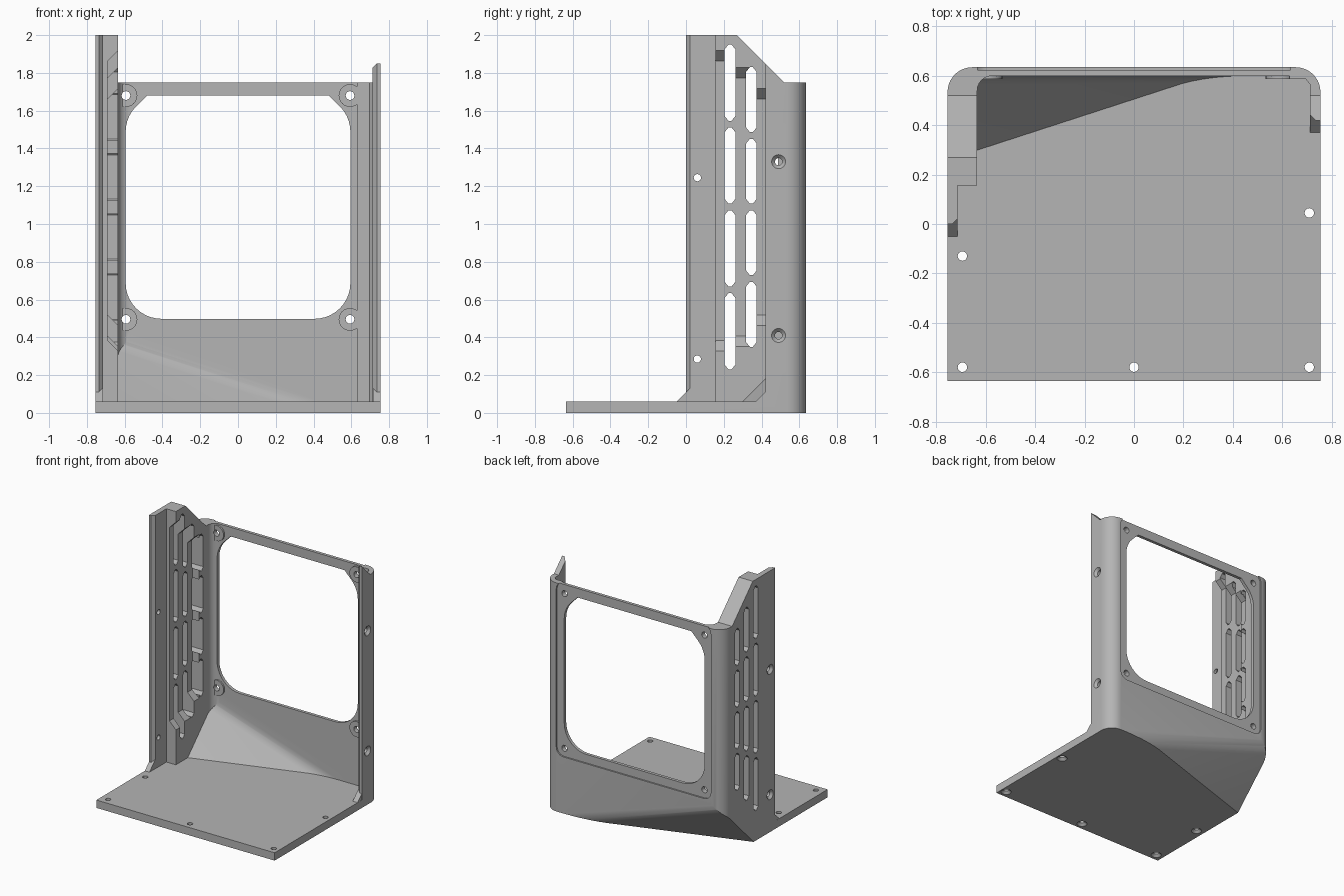
import bpy, bmesh, math
from mathutils import Vector, Matrix

if "Cube" in bpy.data.objects:
    bpy.data.objects.remove(bpy.data.objects["Cube"])

grey = bpy.data.materials.new("matte grey")
grey.diffuse_color = (0.46, 0.46, 0.46, 1)
grey.use_nodes = True
grey.node_tree.nodes["Principled BSDF"].inputs["Base Color"].default_value = grey.diffuse_color


def make_object(name, bm):
    bmesh.ops.recalc_face_normals(bm, faces=bm.faces[:])
    me = bpy.data.meshes.new(name)
    bm.to_mesh(me)
    bm.free()
    me.materials.append(grey)
    ob = bpy.data.objects.new(name, me)
    bpy.context.collection.objects.link(ob)
    return ob


def prism(pts, axis, a, b):
    """Extrude a 2D outline along an axis from a to b."""
    place = {'x': lambda u, v, h: (h, u, v),
             'y': lambda u, v, h: (u, h, v),
             'z': lambda u, v, h: (u, v, h)}[axis]
    bm = bmesh.new()
    lo = [bm.verts.new(place(u, v, a)) for u, v in pts]
    hi = [bm.verts.new(place(u, v, b)) for u, v in pts]
    bm.faces.new(lo)
    bm.faces.new(hi[::-1])
    n = len(pts)
    for i in range(n):
        j = (i + 1) % n
        bm.faces.new((lo[i], lo[j], hi[j], hi[i]))
    bmesh.ops.recalc_face_normals(bm, faces=bm.faces[:])
    return bm


def arc(cx, cy, r, a0, a1, n=10):
    return [(cx + r * math.cos(math.radians(a0 + (a1 - a0) * i / n)),
             cy + r * math.sin(math.radians(a0 + (a1 - a0) * i / n))) for i in range(n + 1)]


def cone(start, end, r1, r2, seg=24):
    p, q = Vector(start), Vector(end)
    d = q - p
    bm = bmesh.new()
    m = Matrix.Translation((p + q) / 2) @ d.to_track_quat('Z', 'Y').to_matrix().to_4x4()
    bmesh.ops.create_cone(bm, cap_ends=True, segments=seg, radius1=r1, radius2=r2,
                          depth=d.length, matrix=m)
    return bm


def combine(target, bm, op='DIFFERENCE'):
    tool = make_object("tool", bm)
    tool.hide_render = True
    mod = target.modifiers.new("cut", 'BOOLEAN')
    mod.operation, mod.solver, mod.object = op, 'EXACT', tool
    bpy.context.view_layer.objects.active = target
    bpy.ops.object.modifier_apply(modifier=mod.name)
    bpy.data.objects.remove(tool)


def clip(bm, n, d):
    """Remove everything beyond the plane n.x = d and close the opening."""
    geom = bm.verts[:] + bm.edges[:] + bm.faces[:]
    bmesh.ops.bisect_plane(bm, geom=geom, dist=1e-6, plane_co=n * d, plane_no=n, clear_outer=True)
    bmesh.ops.holes_fill(bm, edges=[e for e in bm.edges if e.is_boundary], sides=0)


def slope_corner(bm, z0, back, radius):
    """Cut the rear left lower corner on a slant and round it into the back."""
    n1 = Vector((-0.325, 1, -1))
    d1 = (0.26 + 0.325 * 0.755 - z0) / n1.length
    n1.normalize()
    n2 = Vector((0, 1, 0))
    k = n1.dot(n2)
    e1, e2 = d1 - radius, back - radius
    c = n1 * ((e1 - k * e2) / (1 - k * k)) + n2 * ((e2 - k * e1) / (1 - k * k))
    for i in range(6):
        n = n1.lerp(n2, i / 6).normalized()
        clip(bm, n, n.dot(c) + radius)


# Outer shell with rounded rear corners
R = 0.1
outline = ([(-0.755, -0.635), (0.755, -0.635)] + arc(0.755 - R, 0.635 - R, R, 0, 90)
           + arc(-0.755 + R, 0.635 - R, R, 90, 180))
bm = prism(outline, 'z', 0, 2)
slope_corner(bm, 0, 0.635, 0.16)
body = make_object("enclosure_bracket", bm)

# Hollow inside, leaving floor, back, thick left wall and thin right wall
inside = ([(-0.9, -0.8), (0.9, -0.8), (0.9, 0.42), (0.735, 0.42), (0.713, 0.442), (0.713, 0.565),
           (0.695, 0.587), (0.63, 0.587), (0.63, 0.6)]
          + arc(-0.575, 0.54, 0.06, 90, 180, 6)
          + [(-0.635, 0.155), (-0.715, 0.155), (-0.715, 0.022), (-0.737, 0), (-0.9, 0)])
bm = prism(inside, 'z', 0.06, 2.2)
slope_corner(bm, 0.06, 0.6, 0.12)
combine(body, bm)

# Sloped upper edge of the side walls
combine(body, prism([(0.17, 2.1), (0.52, 1.75), (0.8, 1.75), (0.8, 2.1)], 'x', -1, 1))

# Small feet where the wall ends meet the floor
for x0, x1, y in ((-0.7545, -0.7155, 0), (0.7135, 0.7545, 0.42)):
    combine(body, prism([(y - 0.05, 0.05), (y + 0.03, 0.05), (y + 0.03, 0.14), (y - 0.05, 0.06)],
                        'x', x0, x1), 'UNION')

# Screw bosses around the fan opening
fan_holes = [(sx * 0.593, z) for sx in (-1, 1) for z in (0.495, 1.68)]
for x, z in fan_holes:
    combine(body, cone((x, 0.587, z), (x, 0.61, z), 0.06, 0.06), 'UNION')

# Shallow seat for the fan on the back
seat = (arc(-0.595, 0.493, 0.06, 180, 270, 6) + arc(0.595, 0.493, 0.06, 270, 360, 6)
        + arc(0.595, 1.705, 0.06, 0, 90, 6) + arc(-0.595, 1.705, 0.06, 90, 180, 6))
combine(body, prism(seat, 'y', 0.624, 0.7))

# Fan opening, round below and slanted at the top corners
opening = (arc(-0.405, 0.688, 0.19, 180, 270) + arc(0.405, 0.688, 0.19, 270, 360)
           + arc(0.405, 1.488, 0.19, 0, 45, 5) + [(0.482, 1.68), (-0.482, 1.68)]
           + arc(-0.405, 1.488, 0.19, 135, 180, 5))
combine(body, prism(opening, 'y', 0.5, 0.8))
for x, z in fan_holes:
    combine(body, cone((x, 0.5, z), (x, 0.7, z), 0.023, 0.023))

# Stepped pocket on the inside of the left wall
for y0, y1, zb, zt in ((0.1, 0.235, 0.355, 1.89), (0.23, 0.345, 0.38, 1.8),
                       (0.34, 0.435, 0.49, 1.69)):
    combine(body, prism([(-0.69, zb + 0.0275), (-0.69, zt - 0.0275),
                         (-0.6, zt + 0.0625), (-0.6, zb - 0.0625)], 'y', y0, y1))

# Three columns of pointed vent slots
for y, bottom in ((0.205, 0.23), (0.318, 0.35), (0.43, 0.47)):
    length = (2 * (1.09 - bottom) - 3 * 0.035) / 4
    for i in range(4):
        z0 = bottom + i * (length + 0.035)
        z1 = z0 + length
        ym = y + 0.028
        combine(body, prism([(y, z0 + 0.025), (ym - 0.008, z0), (ym + 0.008, z0),
                             (y + 0.056, z0 + 0.025), (y + 0.056, z1 - 0.025),
                             (ym + 0.008, z1), (ym - 0.008, z1), (y, z1 - 0.025)],
                            'x', -0.9, -0.6))


def screw_hole(point, inward):
    """Through hole with a countersink on the outer face."""
    p, d = Vector(point), Vector(inward)
    combine(body, cone(p - d * 0.02, p + d * 0.08, 0.019, 0.019))
    combine(body, cone(p - d * 0.01, p + d * 0.025, 0.047, 0.012))


# Screw holes in the walls and the floor
for z in (0.41, 1.33):
    screw_hole((0.755, 0.49, z), (-1, 0, 0))
for z in (0.285, 1.245):
    screw_hole((-0.755, 0.06, z), (1, 0, 0))
for x, y in ((-0.695, -0.13), (0.71, 0.045), (-0.695, -0.58), (0, -0.58), (0.71, -0.58)):
    screw_hole((x, y, 0), (0, 0, 1))

bpy.ops.object.select_all(action='DESELECT')
body.select_set(True)
bpy.context.view_layer.objects.active = body
bpy.ops.object.shade_smooth_by_angle(angle=math.radians(25))
